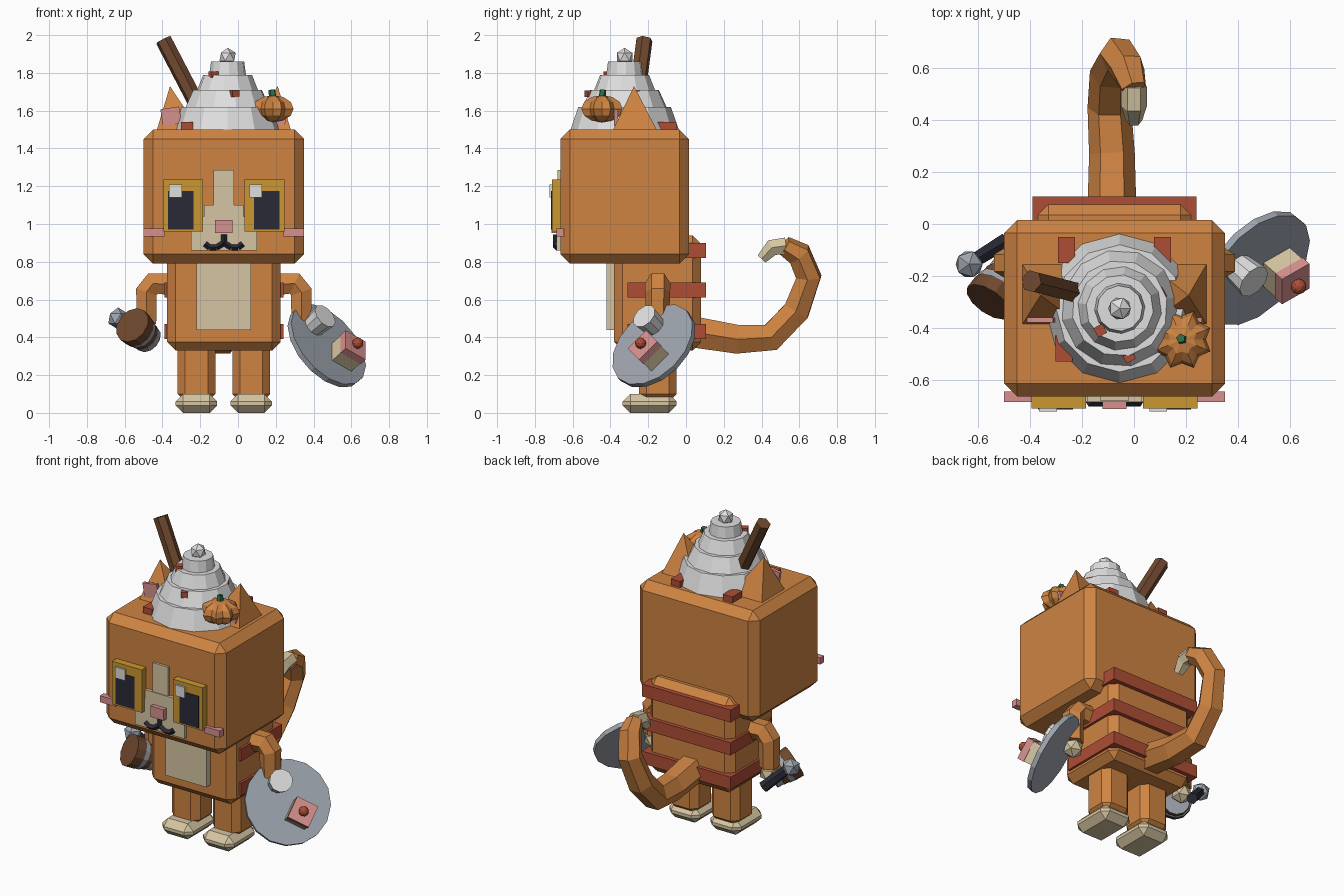
import bpy, bmesh, math
from mathutils import Matrix, Vector

cube = bpy.data.objects.get("Cube")
if cube:
    bpy.data.objects.remove(cube, do_unlink=True)


def material(name, *rgb):
    m = bpy.data.materials.new(name)
    m.use_nodes = True
    m.diffuse_color = (*rgb, 1)
    m.node_tree.nodes["Principled BSDF"].inputs["Base Color"].default_value = (*rgb, 1)
    return m


orange = material("orange fur", .62, .23, .055)
cream = material("cream fur", .67, .56, .36)
red = material("rust red", .43, .075, .036)
pink = material("pink", .68, .28, .27)
gold = material("gold", .6, .31, .03)
navy = material("dark navy", .023, .023, .037)
white = material("whipped white", .74, .74, .74)
grey = material("steel grey", .34, .37, .42)
brown = material("brown", .16, .065, .027)
green = material("green", .028, .16, .065)


def finish(name, bm, mat, matrix=Matrix()):
    bm.transform(matrix)
    bmesh.ops.recalc_face_normals(bm, faces=bm.faces)
    mesh = bpy.data.meshes.new(name)
    bm.to_mesh(mesh)
    bm.free()
    mesh.materials.append(mat)
    ob = bpy.data.objects.new(name, mesh)
    bpy.context.collection.objects.link(ob)
    return ob


def box(name, mat, x, y, z, bevel=0, matrix=Matrix()):
    """Box given by its (min, max) on each axis, optionally chamfered."""
    bm = bmesh.new()
    bmesh.ops.create_cube(bm, size=1)
    spans = (x, y, z)
    bm.transform(Matrix.Translation([(a + b) / 2 for a, b in spans])
                 @ Matrix.Diagonal([b - a for a, b in spans] + [1]))
    if bevel:
        bmesh.ops.bevel(bm, geom=bm.edges[:], offset=bevel, segments=1, affect='EDGES')
    return finish(name, bm, mat, matrix)


def axis_frame(origin, axis, side=None):
    """Matrix whose z runs along axis and x along side."""
    w = Vector(axis).normalized()
    if side is None:
        q = w.to_track_quat('Z', 'Y').to_matrix().to_4x4()
        return Matrix.Translation(origin) @ q
    u = Vector(side).normalized()
    v = w.cross(u)
    return Matrix.Translation(origin) @ Matrix((u, v, w)).transposed().to_4x4()


def cone(name, mat, r1, r2, z0, z1, sides=12, matrix=Matrix()):
    bm = bmesh.new()
    bmesh.ops.create_cone(bm, cap_ends=True, segments=sides, radius1=r1, radius2=r2, depth=z1 - z0)
    return finish(name, bm, mat, matrix @ Matrix.Translation((0, 0, (z0 + z1) / 2)))


def rod(name, mat, a, b, r1, r2, sides=6):
    d = Vector(b) - Vector(a)
    return cone(name, mat, r1, r2, 0, d.length, sides, axis_frame(a, d))


def ball(name, mat, centre, r, sub=1):
    bm = bmesh.new()
    bmesh.ops.create_icosphere(bm, subdivisions=sub, radius=r)
    return finish(name, bm, mat, Matrix.Translation(centre))


def tube(name, mat, points):
    """Six-sided tube through (x, y, z, radius) points."""
    cu = bpy.data.curves.new(name, 'CURVE')
    cu.dimensions = '3D'
    cu.bevel_depth = 1
    cu.bevel_resolution = 1
    cu.use_fill_caps = True
    sp = cu.splines.new('POLY')
    sp.use_smooth = False
    sp.points.add(len(points) - 1)
    for p, (px, py, pz, r) in zip(sp.points, points):
        p.co = (px, py, pz, 1)
        p.radius = r
    cu.materials.append(mat)
    ob = bpy.data.objects.new(name, cu)
    bpy.context.collection.objects.link(ob)


MID = -.075


def span(side, a, b):
    """Interval measured outward from the body's middle plane."""
    return tuple(sorted((MID + side * a, MID + side * b)))


# Head, body, chest patch and back stripes
box("head", orange, (-.5, .35), (-.665, .015), (.79, 1.5), .05)
box("body", orange, (-.375, .225), (-.38, .08), (.33, .94), .045)
box("chest_patch", cream, (-.22, .07), (-.42, -.36), (.44, .8))
for i, z in enumerate((.39, .61, .82)):
    box(f"stripe_{i}", red, (-.39, .24), (-.31, .105), (z, z + .08))

# Paired limbs, ears, eyes and cheeks
for side, tag in ((1, "left"), (-1, "right")):
    box(tag + "_leg", orange, span(side, .045, .245), (-.25, -.05), (.06, .38), .04)
    box(tag + "_foot", cream, span(side, .035, .255), (-.335, -.05), (0, .1), .04)
    ax = MID + side * .41
    tube(tag + "_arm", orange, [(MID + side * .27, -.15, .68, .068), (MID + side * .375, -.15, .685, .068),
                                (ax, -.15, .64, .066), (ax, -.15, .47, .06)])
    ball(tag + "_paw", cream, (ax, -.15, .43), .062)

    bm = bmesh.new()
    base = [bm.verts.new((MID + side * .24 + dx, -.27 + dy, 1.48))
            for dx, dy in ((-.12, -.125), (.12, -.125), (.12, .125), (-.12, .125))]
    tip = bm.verts.new((MID + side * .285, -.275, 1.73))
    bm.faces.new(base)
    for i in range(4):
        bm.faces.new((base[i], base[(i + 1) % 4], tip))
    finish(tag + "_ear", bm, orange)
    box(tag + "_inner_ear", pink, (-.05, .05), (-.01, .01), (-.045, .045), 0,
        Matrix.Translation((MID + side * .28, -.37, 1.57)) @ Matrix.Rotation(side * .15, 4, 'Y'))

    box(tag + "_eye", gold, span(side, .11, .32), (-.71, -.65), (.96, 1.235))
    box(tag + "_pupil", navy, span(side, .16, .295), (-.714, -.7), (.97, 1.175))
    gx = .06 if side > 0 else -.365
    box(tag + "_eye_glint", white, (gx, gx + .068), (-.722, -.7), (1.14, 1.21))
    box(tag + "_cheek", pink, span(side, .315, .425), (-.685, -.645), (.935, .977))

    # Mouth half, a chain of short bars
    path = [(0, .945), (0, .9), (.04, .875), (.075, .875), (.1, .895)]
    for i, (a, b) in enumerate(zip(path, path[1:])):
        rod(f"{tag}_mouth_{i}", navy, (MID + side * a[0], -.687, a[1]),
            (MID + side * b[0], -.687, b[1]), .016, .016, 4)

# Muzzle and nose
box("muzzle", cream, (-.25, .1), (-.685, -.65), (.86, 1.04))
box("muzzle_step", cream, (-.18, .03), (-.685, -.65), (1.03, 1.1))
box("blaze", cream, (-.13, -.02), (-.68, -.65), (1.09, 1.285))
box("nose", pink, (-.122, -.028), (-.712, -.67), (.952, 1.022))

# Curled tail with pale tip
tube("tail", orange, [(-.085, .03, .43, .095), (-.085, .27, .39, .088), (-.095, .45, .4, .084),
                      (-.09, .585, .54, .08), (-.06, .65, .72, .074), (-.025, .6, .84, .07),
                      (0, .52, .885, .052)])
tube("tail_tip", cream, [(0, .53, .885, .05), (0, .455, .875, .05), (0, .4, .815, .032)])

# Whipped cream tiers
top = Matrix.Translation((-.055, -.325, 0))
for i, (r1, r2, z0, z1) in enumerate(((.29, .245, 1.49, 1.62), (.235, .185, 1.6, 1.71),
                                      (.17, .13, 1.69, 1.79), (.1, .088, 1.77, 1.86))):
    cone(f"cream_tier_{i}", white, r1, r2, z0, z1, 12, top @ Matrix.Rotation(i * .2, 4, 'Z'))
ball("cream_peak", white, (-.055, -.325, 1.885), .048)

# Sprinkles
for i, p in enumerate(((-.13, -.41, 1.79), (-.02, -.51, 1.69), (.1, -.27, 1.69))):
    box(f"sprinkle_{i}", red, (-.02, .02), (-.02, .02), (-.018, .018), 0,
        Matrix.Translation(p) @ Matrix.Rotation(.5, 4, 'Z'))
for i, (px, py) in enumerate(((-.26, -.1), (.11, -.1), (-.27, -.48))):
    box(f"large_sprinkle_{i}", red, (px - .033, px + .033), (py - .05, py + .05), (1.5, 1.54))

# Cinnamon stick
rod("cinnamon_stick", brown, (-.2, -.27, 1.6), (-.395, -.22, 1.975), .044, .044, 6)

# Ribbed pumpkin and stem
bm = bmesh.new()
bmesh.ops.create_uvsphere(bm, u_segments=16, v_segments=6, radius=1)
for v in bm.verts:
    step = round(math.atan2(v.co.y, v.co.x) / (math.pi / 8))
    scale = .118 if step % 2 else .092
    v.co = Vector((v.co.x * scale, v.co.y * scale, v.co.z * .072))
finish("pumpkin", bm, orange, Matrix.Translation((.185, -.445, 1.61)))
rod("pumpkin_stem", green, (.185, -.445, 1.66), (.18, -.44, 1.71), .022, .018, 5)

# Serving plate with cup and cake
plate = axis_frame((.47, -.17, .355), (.63, -.55, .55), (0, 1, 1))
cone("plate", grey, .255, .255, -.015, .015, 16, plate)
cone("cup", white, .06, .07, .01, .11, 10, plate @ Matrix.Translation((.075, .1, 0)))
spot = plate @ Matrix.Translation((-.04, -.09, 0))
box("cake", cream, (-.065, .065), (-.065, .065), (.01, .09), 0, spot)
box("cake_icing", pink, (-.068, .068), (-.068, .068), (.09, .132), 0, spot)
ball("cherry", red, spot @ Vector((0, 0, .15)), .03, 2)

# Coffee basket with handle
basket = axis_frame((-.56, -.3, .465), (.51, .73, -.45))
for i, (mat, r, a, b) in enumerate(((brown, .1, 0, .06), (grey, .095, .06, .09),
                                    (brown, .086, .09, .125), (grey, .08, .125, .165))):
    cone(f"basket_band_{i}", mat, r, r * .97, a, b, 12, basket)
rod("basket_handle", navy, (-.5, -.07, .37), (-.63, -.15, .5), .035, .03)
ball("handle_knob", grey, (-.635, -.155, .5), .058)
